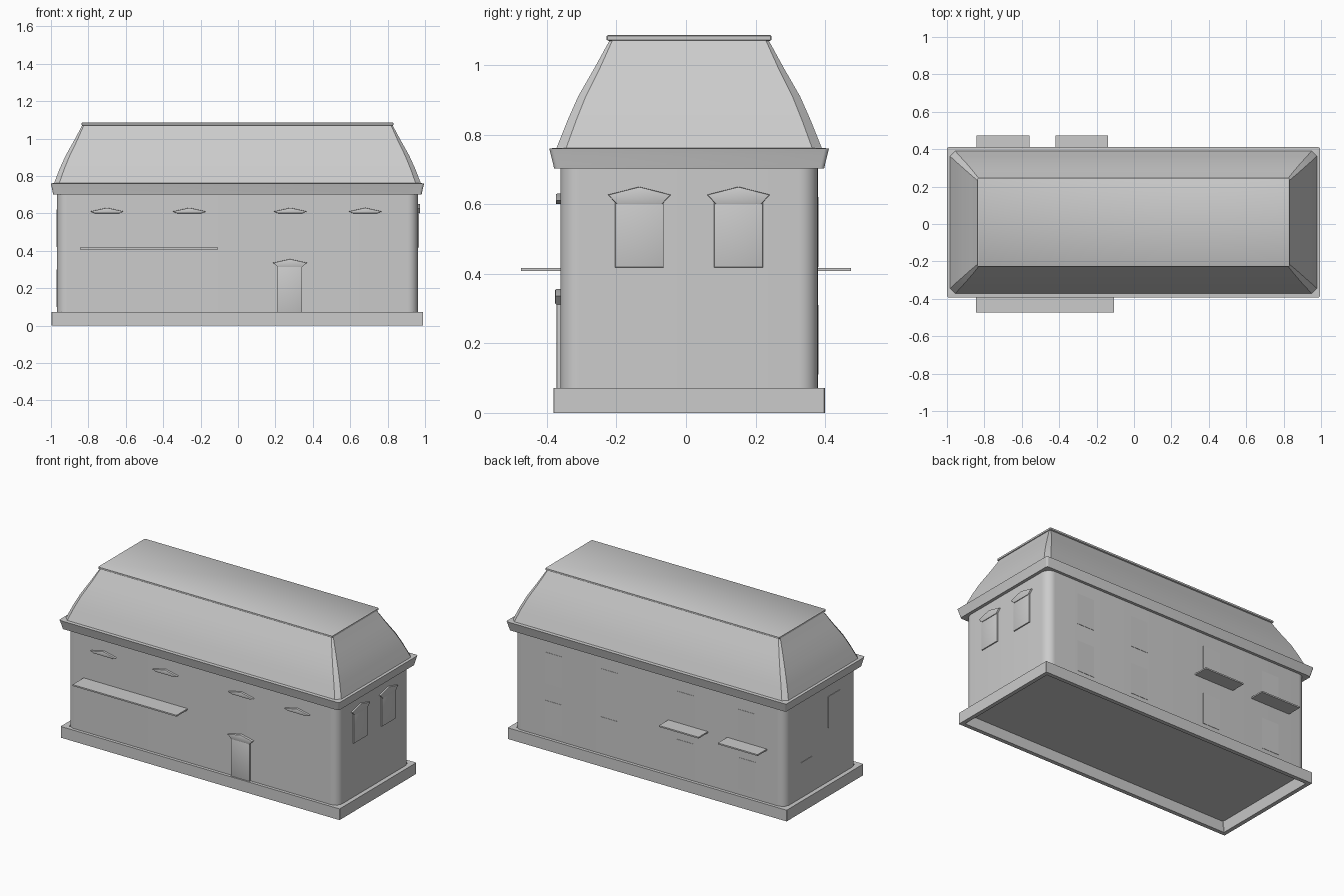
import bpy, bmesh, math
from math import radians, cos, sin, pi

if "Cube" in bpy.data.objects:
    bpy.data.objects.remove(bpy.data.objects["Cube"])

CX, CY = -0.003, 0.009          # centre of the main body
WX0, WX1, WY0, WY1 = -0.968, 0.962, -0.362, 0.378   # wall planes


def finish(name, bm, angle=35):
    bmesh.ops.recalc_face_normals(bm, faces=bm.faces)
    me = bpy.data.meshes.new(name)
    bm.to_mesh(me)
    bm.free()
    ob = bpy.data.objects.new(name, me)
    bpy.context.collection.objects.link(ob)
    bpy.ops.object.select_all(action='DESELECT')
    ob.select_set(True)
    bpy.context.view_layer.objects.active = ob
    bpy.ops.object.shade_smooth_by_angle(angle=radians(angle))
    return ob


def loft(name, rings, segs=1, closed=False, angle=35):
    """Stack rounded rectangles (half x, half y, z, corner radius)."""
    bm = bmesh.new()
    loops = []
    for hx, hy, z, r in rings:
        loop = []
        for q, (sx, sy) in enumerate([(1, 1), (-1, 1), (-1, -1), (1, -1)]):
            for i in range(segs + 1):
                a = (q + i / segs) * pi / 2
                loop.append(bm.verts.new((CX + sx * (hx - r) + r * cos(a),
                                          CY + sy * (hy - r) + r * sin(a), z)))
        loops.append(loop)
    pairs = list(zip(loops, loops[1:]))
    if closed:
        pairs.append((loops[-1], loops[0]))
    for a, b in pairs:
        n = len(a)
        for i in range(n):
            j = (i + 1) % n
            bm.faces.new((a[i], a[j], b[j], b[i]))
    if not closed:
        bm.faces.new(loops[0])
        bm.faces.new(loops[-1])
    return finish(name, bm, angle)


def on_wall(side, u, w, d):
    """Point on a wall: u along it, w height, d distance outwards."""
    return {'front': (u, WY0 - d, w), 'back': (u, WY1 + d, w),
            'right': (WX1 + d, u, w), 'left': (WX0 - d, u, w)}[side]


def plate(name, side, outline, depth, bevel=0.0):
    """Extrude an outline out of a wall."""
    bm = bmesh.new()
    a = [bm.verts.new(on_wall(side, u, w, -0.01)) for u, w in outline]
    b = [bm.verts.new(on_wall(side, u, w, depth)) for u, w in outline]
    n = len(a)
    bm.faces.new(a)
    front = bm.faces.new(b)
    for i in range(n):
        bm.faces.new((a[i], a[(i + 1) % n], b[(i + 1) % n], b[i]))
    if bevel:
        bmesh.ops.bevel(bm, geom=list(front.edges), offset=bevel, segments=2,
                        profile=0.5, affect='EDGES')
    return finish(name, bm)


def rect(u0, u1, w0, w1):
    return [(u0, w0), (u1, w0), (u1, w1), (u0, w1)]


def pediment(name, side, u, z, h, low, depth):
    pts = [(u - 0.065, z), (u + 0.065, z), (u + 0.09, z + low),
           (u, z + h), (u - 0.09, z + low)]
    return plate(name, side, pts, depth, 0.003)


# Plinth: hollow ring under the walls
loft("plinth", [(0.993, 0.390, 0, 0.002), (0.993, 0.390, 0.072, 0.002),
                (0.955, 0.358, 0.072, 0.002), (0.967, 0.364, 0, 0.002)], closed=True)

# Walls with rounded corners
loft("walls", [(0.965, 0.370, 0.065, 0.055), (0.965, 0.370, 0.72, 0.055)], segs=8)

# Flared eaves moulding
loft("cornice", [(0.95, 0.355, 0.702, 0.012), (0.985, 0.388, 0.702, 0.012),
                 (0.988, 0.391, 0.715, 0.012), (0.993, 0.397, 0.74, 0.012),
                 (0.998, 0.402, 0.760, 0.012), (0.975, 0.380, 0.762, 0.012)], segs=4)

# Mansard roof with chamfered hips and bulging slope
loft("roof", [(0.983, 0.384, 0.755, 0.028), (0.950, 0.350, 0.84, 0.025),
              (0.918, 0.319, 0.91, 0.022), (0.873, 0.273, 0.99, 0.016),
              (0.829, 0.228, 1.072, 0.008)], angle=20)

# Roof deck with thin rim
loft("roof_deck", [(0.826, 0.228, 1.068, 0.003), (0.834, 0.237, 1.072, 0.003),
                   (0.834, 0.237, 1.083, 0.003), (0.830, 0.233, 1.086, 0.003)])

# Window hoods along the front
COLS = (-0.70, -0.26, 0.28, 0.68)
for i, x in enumerate(COLS):
    pediment(f"front_hood_{i}", 'front', x, 0.60, 0.03, 0.010, 0.012)

# Front door and its hood
plate("door", 'front', rect(0.21, 0.342, 0.07, 0.315), 0.010, 0.003)
pediment("door_hood", 'front', 0.278, 0.312, 0.044, 0.024, 0.014)

# Right side windows: raised frame, inner pane and hood
for i, y in enumerate((-0.134, 0.151)):
    plate(f"side_window_{i}", 'right', rect(y - 0.07, y + 0.07, 0.418, 0.61), 0.007, 0.004)
    pediment(f"side_hood_{i}", 'right', y, 0.60, 0.05, 0.027, 0.011)

# Back windows in two rows, almost flush
for i, x in enumerate(COLS):
    for j, z in enumerate((0.11, 0.42)):
        plate(f"back_window_{i}_{j}", 'back', rect(x - 0.062, x + 0.062, z, z + 0.2), 0.003)

# Left side windows
for i, (y, z) in enumerate(((-0.12, 0.42), (0.16, 0.10))):
    plate(f"left_window_{i}", 'left', rect(y - 0.06, y + 0.06, z, z + 0.2), 0.003)

# Awning slabs
plate("front_awning", 'front', rect(-0.846, -0.106, 0.408, 0.417), 0.112)
for i, x in enumerate((-0.70, -0.28)):
    plate(f"back_awning_{i}", 'back', rect(x - 0.141, x + 0.141, 0.408, 0.417), 0.096)
